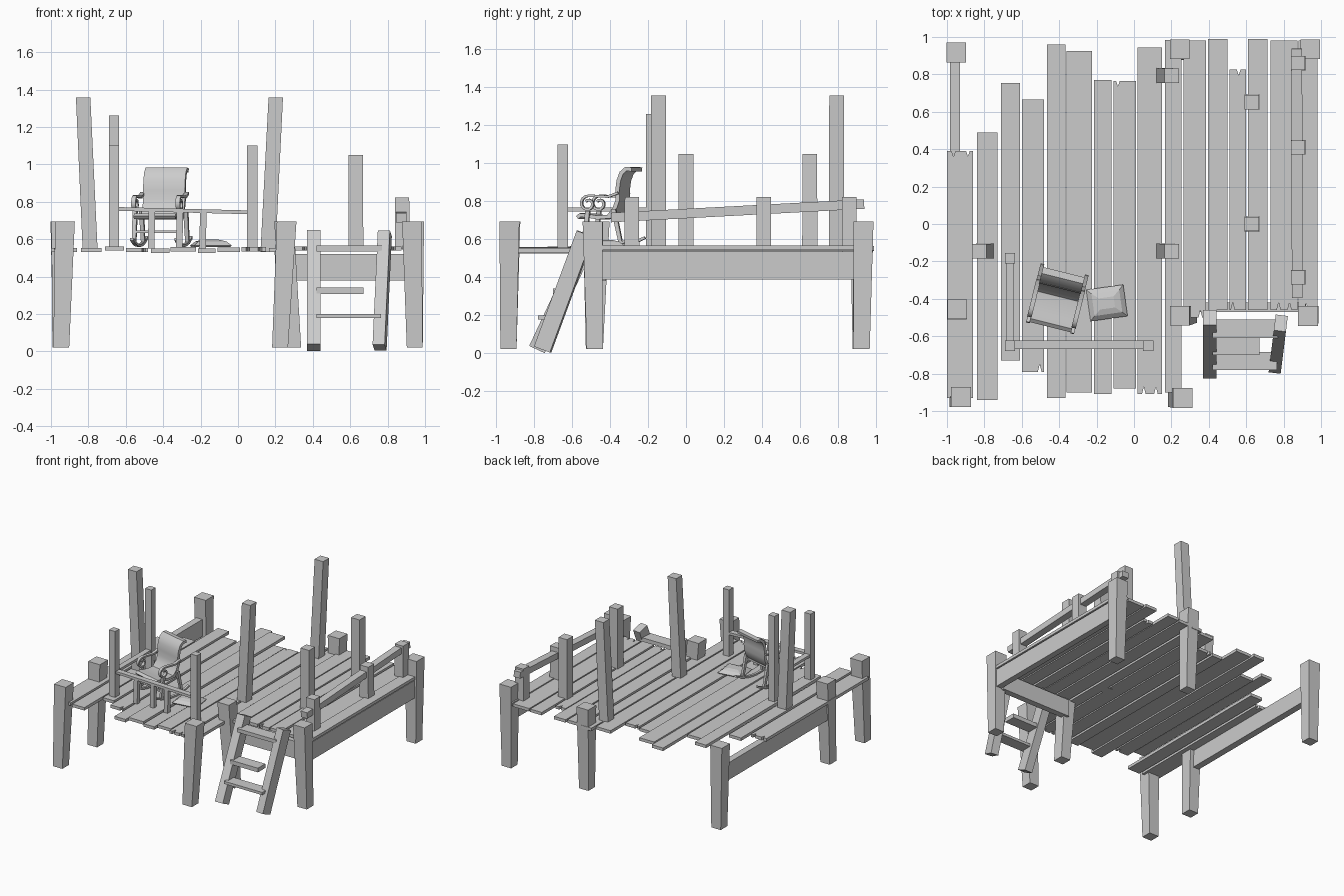
import bpy, bmesh, math
from mathutils import Vector, Matrix

if "Cube" in bpy.data.objects:
    bpy.data.objects.remove(bpy.data.objects["Cube"])

I = Matrix.Identity(4)


def finish(name, bm, mat=I):
    bmesh.ops.recalc_face_normals(bm, faces=bm.faces)
    me = bpy.data.meshes.new(name)
    bm.to_mesh(me)
    bm.free()
    ob = bpy.data.objects.new(name, me)
    ob.matrix_world = mat
    bpy.context.collection.objects.link(ob)
    return ob


def loft(name, rings, mat=I):
    """Skin closed rings with equal point counts and cap both ends."""
    bm = bmesh.new()
    vs = [[bm.verts.new(p) for p in r] for r in rings]
    n = len(rings[0])
    for a, b in zip(vs, vs[1:]):
        for i in range(n):
            bm.faces.new((a[i], a[(i + 1) % n], b[(i + 1) % n], b[i]))
    bm.faces.new(vs[0])
    bm.faces.new(vs[-1])
    return finish(name, bm, mat)


def post(name, bot, bs, top, ts, mat=I):
    """Tapered, leaning square post."""
    def ring(c, s):
        sx, sy = s if isinstance(s, tuple) else (s, s)
        return [(c[0] + i * sx / 2, c[1] + j * sy / 2, c[2])
                for i, j in ((-1, -1), (1, -1), (1, 1), (-1, 1))]
    return loft(name, [ring(bot, bs), ring(top, ts)], mat)


def box(name, x, y, z, mat=I):
    s = (x[1] - x[0], y[1] - y[0])
    cx, cy = sum(x) / 2, sum(y) / 2
    return post(name, (cx, cy, z[0]), s, (cx, cy, z[1]), s, mat)


def bar(name, p, q, w, h, mat=I):
    """Rectangular bar between two points; w is horizontal."""
    p, q = Vector(p), Vector(q)
    d = (q - p).normalized()
    s = d.cross(Vector((0, 0, 1))).normalized()
    u = s.cross(d)
    rings = [[c + s * i * w / 2 + u * j * h / 2
              for i, j in ((-1, -1), (1, -1), (1, 1), (-1, 1))] for c in (p, q)]
    return loft(name, rings, mat)


def ribbon(name, pts, t, x0, x1, mat=I):
    """Thick strip following a (y, z) profile, spanning x0..x1."""
    pts = [Vector(p) for p in pts]
    rings = []
    for i, p in enumerate(pts):
        d = (pts[min(i + 1, len(pts) - 1)] - pts[max(i - 1, 0)]).normalized()
        n = Vector((-d.y, d.x)) * t / 2
        a, b = p + n, p - n
        rings.append([(x0, a.x, a.y), (x1, a.x, a.y), (x1, b.x, b.y), (x0, b.x, b.y)])
    ob = loft(name, rings, mat)
    bpy.context.view_layer.objects.active = ob
    ob.select_set(True)
    bpy.ops.object.shade_smooth_by_angle(angle=math.radians(40))
    ob.select_set(False)
    return ob


def plank(i, x0, x1, y0, y1, z, front=(), back=()):
    """Board with V splits at given fractions of its ends."""
    w = x1 - x0
    pts = [(x0, y0)]
    for f in front:
        c = x0 + f * w
        pts += [(c - .01, y0), (c, y0 + .04), (c + .01, y0)]
    pts += [(x1, y0), (x1, y1)]
    for f in reversed(back):
        c = x0 + f * w
        pts += [(c + .01, y1), (c, y1 - .03), (c - .01, y1)]
    pts.append((x0, y1))
    loft(f"deck_plank_{i}", [[(x, y, zz) for x, y in pts] for zz in (z, z + .024)])


# deck boards
boards = [
    (-1.0, -.86, -.93, .39, .53, (.2, .7), (.25, .8)),
    (-.84, -.73, -.94, .49, .53),
    (-.71, -.61, -.73, .755, .538),
    (-.60, -.48, -.79, .665, .53, (.8,)),
    (-.465, -.365, -.93, .96, .527),
    (-.36, -.225, -.90, .925, .535),
    (-.215, -.12, -.91, .77, .525),
    (-.11, .01, -.88, .765, .532, (), (.2,)),
    (.02, .15, -.91, .945, .533, (.25, .75)),
    (.165, .255, -.90, .985, .53),
    (.265, .385, -.50, .98, .538, (.75,)),
    (.395, .50, -.46, .99, .54),
    (.51, .60, -.46, .825, .537, (.2,), (.55,)),
    (.61, .715, -.46, .99, .542),
    (.73, .875, -.46, .98, .538, (.3, .7)),
    (.88, .98, -.46, .98, .543, (.4,))]
for i, b in enumerate(boards):
    plank(i, *b)

# tapered support legs: top x, y and bottom x, y
for i, (tx, ty, bx, by) in enumerate([
        (-.95, .917, -.945, .92), (-.945, -.455, -.95, -.48),
        (-.925, -.925, -.945, -.935), (.245, .935, .25, .92),
        (.245, -.49, .295, -.485), (.26, -.93, .225, -.935),
        (.942, .935, .945, .925), (.93, -.492, .945, -.48)]):
    post(f"support_leg_{i}", (bx, by, .022), .085, (tx, ty, .695), .105)

# edge beams
box("right_beam", (.925, .975), (-.46, .9), (.39, .535))
box("left_beam", (-.985, -.93), (-.46, .9), (.39, .53))
box("front_beam", (.28, .92), (-.47, -.42), (.38, .52))

# tall leaning roof posts
for i, (bx, tx, y) in enumerate([(-.79, -.828, -.145), (.16, .202, -.145), (.16, .202, .793)]):
    post(f"tall_post_{i}", (bx, y, .53), .08, (tx, y, 1.358), .077)

# middle posts
for i, y in enumerate((0, .652)):
    post(f"middle_post_{i}", (.63, y, .55), .08, (.63, y, 1.05), .077)

# porch fence
for i, (x, y, h) in enumerate([(-.663, -.183, 1.26), (-.663, -.65, 1.1), (.075, -.65, 1.1)]):
    post(f"fence_post_{i}", (x, y, .55), .056, (x, y, h), .056)
bar("fence_front_rail", (-.663, -.645, .762), (.075, -.645, .743), .045, .02)
bar("fence_side_rail", (-.663, -.645, .758), (-.663, -.183, .758), .045, .02)
for i, x in enumerate((-.465, -.315, -.19)):
    post(f"fence_baluster_{i}", (x, -.645, .55), .035, (x + .005, -.645, .75), .035)

# right side railing
for i, y in enumerate((-.285, .41, .86)):
    post(f"side_rail_post_{i}", (.878, y, .55), .078, (.878, y, .822), .075)
bar("side_rail", (.873, -.395, .715), (.87, .938, .786), .058, .05)

# ladder
bar("ladder_left_side", (.405, -.785, .02), (.405, -.5, .63), .07, .09)
bar("ladder_right_side", (.757, -.755, .02), (.785, -.53, .63), .065, .09)
box("ladder_step_top", (.42, .77), (-.61, -.51), (.535, .565))
box("ladder_step_middle", (.42, .67), (-.7, -.605), (.308, .342))
box("ladder_step_bottom", (.42, .765), (-.78, -.685), (.178, .2))

# rocking chair, turned slightly
C = Matrix.Translation((-.41, -.40, 0)) @ Matrix.Rotation(math.radians(-14), 4, 'Z')
ribbon("chair_back", [(.02, .72), (.052, .76), (.07, .81), (.068, .86), (.075, .91),
                      (.09, .95), (.115, .972), (.145, .968)], .022, -.115, .115, C)
ribbon("chair_seat", [(.04, .722), (-.04, .715), (-.1, .725), (-.135, .728), (-.15, .715)],
       .02, -.115, .115, C)
arm = [(.075, .845), (.02, .825), (-.04, .828)]
for k in range(15):
    a = math.radians(75 + k * 30)
    r = .043 - k * .0019
    arm.append((-.088 + r * math.cos(a), .788 + r * math.sin(a)))
rocker = [(-.16 + k * .04, .566 + 1.5 * (-.16 + k * .04 + .01) ** 2) for k in range(9)]
for side, s in (("left", -1), ("right", 1)):
    x = s * .122
    ribbon(f"chair_{side}_arm", arm, .013, x - .012, x + .012, C)
    ribbon(f"chair_{side}_rocker", rocker, .014, x - .01, x + .01, C)
    post(f"chair_{side}_front_leg", (x, -.11, .575), .02, (x, -.09, .75), .024, C)
    post(f"chair_{side}_back_leg", (x, .09, .575), .02, (x, .05, .76), .024, C)
bar("chair_front_stretcher", (-.12, -.105, .64), (.12, -.105, .64), .014, .014, C)

# cushion on the deck
P = Matrix.Translation((-.145, -.422, 0)) @ Matrix.Rotation(math.radians(8), 4, 'Z')
rings = [[(i * w, j * d, z) for i, j in ((-1, -1), (1, -1), (1, 1), (-1, 1))]
         for w, d, z in ((.095, .075, .557), (.1, .085, .567), (.075, .06, .588), (.04, .03, .597))]
loft("floor_cushion", rings, P)
